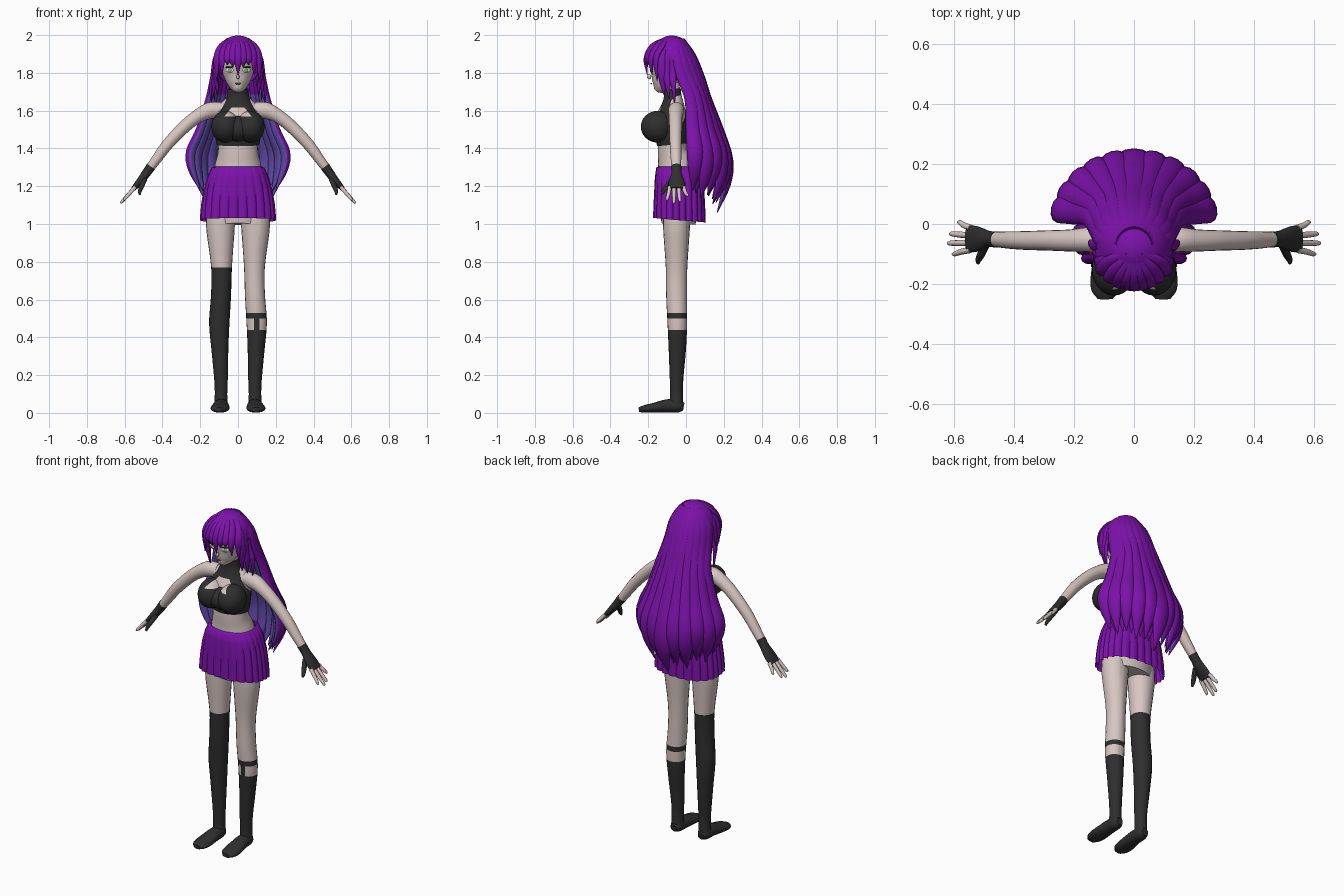
import bpy, bmesh
from math import sin, cos, pi, radians, sqrt
from mathutils import Vector, Matrix

cube = bpy.data.objects.get("Cube")
if cube:
    bpy.data.objects.remove(cube)


def material(name, *rgb):
    m = bpy.data.materials.new(name)
    m.use_nodes = True
    m.diffuse_color = (*rgb, 1)
    node = next(n for n in m.node_tree.nodes if n.type == 'BSDF_PRINCIPLED')
    node.inputs["Base Color"].default_value = (*rgb, 1)
    return m


PURPLE = material("purple", 0.2, 0.006, 0.4)
VIOLET = material("hair_underside", 0.12, 0.07, 0.4)
SKIN = material("skin", 0.68, 0.57, 0.54)
BLACK = material("black_cloth", 0.028, 0.028, 0.028)
WHITE = material("eye_white", 0.8, 0.8, 0.8)
GREEN = material("iris_green", 0.25, 0.4, 0.2)
LIP = material("lip", 0.4, 0.2, 0.2)


def finish(bm, name, mats, cuts=(), rule=None):
    """Cut along planes, colour faces by rule (None deletes), make the object."""
    bmesh.ops.recalc_face_normals(bm, faces=bm.faces[:])
    for co, no in cuts:
        bmesh.ops.bisect_plane(bm, geom=bm.verts[:] + bm.edges[:] + bm.faces[:],
                               plane_co=co, plane_no=no)
    if rule:
        bm.normal_update()
        gone = []
        for f in bm.faces:
            index = rule(f.calc_center_median(), f.normal)
            if index is None:
                gone.append(f)
            else:
                f.material_index = int(index)
        bmesh.ops.delete(bm, geom=gone, context='FACES')
    me = bpy.data.meshes.new(name)
    bm.to_mesh(me)
    bm.free()
    for m in mats:
        me.materials.append(m)
    me.shade_smooth()
    me.set_sharp_from_angle(angle=radians(55))
    ob = bpy.data.objects.new(name, me)
    bpy.context.collection.objects.link(ob)
    return ob


def resample(pts, steps):
    """Smooth curve through points of any dimension."""
    p = [Vector(q) for q in pts]
    p = [p[0] * 2 - p[1]] + p + [p[-1] * 2 - p[-2]]
    out = []
    for a, b, c, d in zip(p, p[1:], p[2:], p[3:]):
        for i in range(steps):
            t = i / steps
            out.append((b * 2 + (c - a) * t + (a * 2 - b * 5 + c * 4 - d) * t ** 2
                        + (b * 3 - a - c * 3 + d) * t ** 3) * 0.5)
    return out + [p[-2]]


def bridge(bm, rings, caps=True):
    n = len(rings[0])
    for r, q in zip(rings, rings[1:]):
        for i in range(n):
            bm.faces.new((r[i], r[(i + 1) % n], q[(i + 1) % n], q[i]))
    if caps:
        bm.faces.new(rings[0])
        bm.faces.new(rings[-1])


def tube(name, pts, mats, out=(0, -1, 0), sides=16, steps=4, cuts=(), rule=None):
    """Loft ellipses along points (x, y, z, half width, half thickness)."""
    bm = bmesh.new()
    s = resample(pts, steps)
    rings = []
    for i, q in enumerate(s):
        a, b = s[max(i - 1, 0)], s[min(i + 1, len(s) - 1)]
        t = Vector(b[:3]) - Vector(a[:3])
        side = t.cross(Vector(out)).normalized()
        nrm = side.cross(t).normalized()
        w, h = max(q[3], .001), max(q[4], .001)
        rings.append([bm.verts.new(Vector(q[:3]) + side * w * cos(2 * pi * k / sides)
                                   + nrm * h * sin(2 * pi * k / sides)) for k in range(sides)])
    bridge(bm, rings)
    return finish(bm, name, mats, cuts, rule)


def ellipsoid(name, loc, size, mats, turn=0, axis='Z', cuts=(), rule=None, seg=28):
    bm = bmesh.new()
    mat = Matrix.Translation(loc) @ Matrix.Rotation(turn, 4, axis) @ Matrix.Diagonal((*size, 1))
    bmesh.ops.create_uvsphere(bm, u_segments=seg, v_segments=seg // 2 + 2, radius=1, matrix=mat)
    return finish(bm, name, mats, cuts, rule)


def level(z):
    return ((0, 0, z), (0, 0, 1))


# Body, neck and head
tube("torso", [(0, -.04, 1.0, .13, .09), (0, -.035, 1.15, .15, .11), (0, -.05, 1.3, .125, .1),
               (0, -.07, 1.38, .106, .08), (0, -.07, 1.46, .11, .074), (0, -.06, 1.56, .125, .062),
               (0, -.055, 1.61, .125, .05), (0, -.058, 1.65, .08, .042), (0, -.065, 1.69, .046, .038),
               (0, -.08, 1.76, .044, .04)], [SKIN], sides=28)
tube("head", [(0, -.158, 1.705, .015, .015), (0, -.137, 1.73, .045, .05), (0, -.115, 1.77, .07, .075),
              (0, -.1, 1.82, .087, .095), (0, -.09, 1.88, .094, .1), (0, -.08, 1.95, .07, .07)],
     [SKIN], sides=28)
ellipsoid("nose", (0, -.195, 1.78), (.008, .012, .014), [SKIN], seg=10)
ellipsoid("mouth", (0, -.184, 1.743), (.016, .004, .004), [LIP], seg=12)

# Eyes
for s, side in ((1, "left"), (-1, "right")):
    turn = s * .35
    ellipsoid(side + "_eye_white", (s * .045, -.183, 1.815), (.022, .004, .014), [WHITE], turn, seg=14)
    ellipsoid(side + "_iris", (s * .044, -.186, 1.815), (.01, .004, .013), [GREEN], turn, seg=12)
    ellipsoid(side + "_lash", (s * .046, -.185, 1.83), (.025, .005, .004), [BLACK], turn, seg=12)

# Halter top with a keyhole at the chest
hole_cuts = [level(1.568), level(1.618)] + [((s * .068, 0, 1.575), (s, 0, .8)) for s in (1, -1)]


def keyhole(c, n):
    return 1.568 < c.z < 1.618 and c.y < -.08 and abs(c.x) < .068 - (c.z - 1.575) * .8


tube("halter_top", [(0, -.07, 1.42, .112, .083), (0, -.075, 1.47, .122, .09), (0, -.08, 1.53, .13, .092),
                    (0, -.074, 1.58, .108, .08), (0, -.07, 1.625, .08, .062), (0, -.07, 1.67, .06, .048),
                    (0, -.073, 1.715, .055, .045)], [BLACK, SKIN], sides=28, cuts=hole_cuts, rule=keyhole)
for s, side in ((1, "left"), (-1, "right")):
    ellipsoid(side + "_bust", (s * .067, -.15, 1.515), (.074, .089, .084), [BLACK, SKIN],
              cuts=hole_cuts, rule=keyhole)
ellipsoid("bust_bridge", (0, -.14, 1.505), (.08, .085, .07), [BLACK])

# Pleated skirt
bm = bmesh.new()
rings = []
pleats, per = 24, 6
for z, rx, cy, ry, amp in ((1.305, .122, -.045, .1, 0), (1.298, .14, -.04, .118, .01), (1.25, .163, -.037, .128, .03),
                           (1.18, .183, -.035, .133, .05), (1.1, .196, -.035, .137, .06),
                           (1.02, .203, -.035, .14, .07)):
    ring = []
    for k in range(pleats * per):
        a = 2 * pi * k / (pleats * per)
        r = (abs(cos(a)) ** 2.5 + abs(sin(a)) ** 2.5) ** -.4
        r *= 1 - amp + amp * abs(sin(a * pleats / 2)) ** .7
        ring.append(bm.verts.new((rx * r * cos(a), cy + ry * r * sin(a), z - .012 * sin(a) * (z < 1.2))))
    rings.append(ring)
bridge(bm, rings, caps=False)
finish(bm, "pleated_skirt", [PURPLE])

# Legs: a long stocking on the right, a short one with a strap on the left
LEG = [(.085, -.045, 1.1, .07, .07), (.093, -.05, 1.0, .077, .072), (.087, -.05, .77, .055, .057),
       (.09, -.05, .62, .053, .055), (.099, -.046, .48, .054, .052), (.096, -.046, .34, .045, .046),
       (.09, -.05, .18, .036, .036), (.09, -.05, .1, .033, .034), (.09, -.05, .04, .036, .036)]
FOOT = [(.09, -.012, .032, .02, .02), (.09, -.04, .036, .036, .034), (.09, -.1, .037, .042, .035),
        (.094, -.17, .027, .05, .026), (.096, -.22, .021, .047, .02), (.096, -.25, .017, .025, .012)]


def short_sock(c, n):
    strap = .5 < c.z < .53 or (abs(c.x - .1) < .014 and c.y < -.05 and c.z < .53)
    return c.z < .438 or strap


def long_sock(c, n):
    return c.z < .77


strap_cuts = [level(z) for z in (.438, .5, .53)] + [((x, 0, 0), (1, 0, 0)) for x in (.086, .114)]
for s, side, cuts, rule in ((1, "left", strap_cuts, short_sock), (-1, "right", [level(.77)], long_sock)):
    tube(side + "_leg", [(s * p[0], *p[1:]) for p in LEG], [SKIN, BLACK], sides=20, cuts=cuts, rule=rule)
    tube(side + "_foot", [(s * p[0], *p[1:]) for p in FOOT], [BLACK], out=(0, 0, 1))

# Arms, fingerless gloves and fingers
ARM = [(.09, -.05, 1.605, .04, .04), (.15, -.052, 1.6, .042, .044), (.21, -.055, 1.572, .037, .037),
       (.28, -.055, 1.518, .034, .034), (.37, -.055, 1.425, .031, .031), (.43, -.053, 1.345, .028, .027),
       (.485, -.05, 1.27, .023, .022)]
PALM = [(.46, -.052, 1.305, .027, .026), (.485, -.05, 1.27, .027, .024), (.505, -.05, 1.243, .036, .022),
        (.53, -.05, 1.213, .044, .018), (.555, -.05, 1.185, .043, .013)]
FINGERS = [("little", -.013, .006, .588, 1.145), ("ring", -.038, -.033, .615, 1.118),
           ("middle", -.063, -.064, .622, 1.11), ("index", -.086, -.1, .606, 1.125)]
for s, side in ((1, "left"), (-1, "right")):
    out = (s * .7, 0, .7)

    def limb(name, pts, mats, n=12):
        return tube(side + name, [(s * p[0], *p[1:]) for p in pts], mats, out=out, sides=n)

    limb("_arm", ARM, [SKIN], 18)
    limb("_glove", PALM, [BLACK], 18)
    limb("_thumb", [(.495, -.07, 1.235, .014, .014), (.51, -.1, 1.2, .014, .013),
                    (.519, -.118, 1.175, .011, .01), (.521, -.13, 1.157, .006, .006)], [BLACK])
    for name, y0, y1, x, z in FINGERS:
        limb(f"_{name}_finger", [(.545, y0, 1.195, .011, .011), ((.55 + x) / 2, (y0 + y1) / 2, (1.19 + z) / 2, .01, .01),
                                 (x - .007, y1, z + .008, .008, .008), (x, y1, z, .004, .004)], [SKIN], 10)
    ellipsoid(side + "_glove_opening", (s * .521, -.05, 1.243), (.018, .014, .004), [SKIN], s * .85, 'Y', seg=12)

# Hair cap, open at the face
ellipsoid("hair_cap", (0, -.075, 1.863), (.126, .118, .135), [PURPLE], seg=36,
          cuts=[((0, -.11, 0), (0, 1, 0)), level(1.9), level(1.76)],
          rule=lambda c, n: None if (c.y < -.11 and c.z < 1.9) or c.z < 1.76 else 0)

# Fringe and locks beside the face
tips = (1.79, 1.832, 1.842, 1.79, 1.755)
for k in range(-4, 5):
    x = .028 * k
    y = -.08 - .133 * sqrt(1 - (x / .14) ** 2)
    tube(f"fringe_lock_{k + 5}", [(.2 * x, -.1, 1.985, .012, .008), (.75 * x, y + .035, 1.945, .021, .012),
                                  (x, y, 1.875, .021, .012), (x, y + .008, tips[abs(k)], .002, .002)],
         [PURPLE], out=(4 * x, -.6, .6), sides=10)
for s, side in ((1, "left"), (-1, "right")):
    for i, (y, x, z) in enumerate(((-.13, .108, 1.68), (-.105, .125, 1.66), (-.075, .14, 1.63))):
        tube(f"{side}_side_lock_{i + 1}",
             [(s * .06, y * .8, 1.965, .02, .01), (s * .108, y, 1.9, .026, .012), (s * .121, y, 1.81, .023, .012),
              (s * (x + .004), y + .008, 1.74, .016, .01), (s * x, y + .015, z, .002, .002)],
             [PURPLE], out=(s, -.3, .2), sides=10)

# Long back hair: (height, x radius, y centre, y radius, half width, half thickness)
FALL = [(1.975, .05, -.07, .05, .02, .014), (1.89, .112, -.07, .105, .03, .018), (1.78, .13, -.045, .125, .033, .019),
        (1.66, .155, 0, .117, .034, .021), (1.5, .202, 0, .175, .04, .025), (1.34, .253, 0, .222, .045, .028),
        (1.21, .247, 0, .215, .036, .022), (1.06, .205, 0, .165, .002, .002)]


def strand(name, a, scale, lift):
    pts = []
    for z, rx, cy, ry, w, t in FALL:
        z += lift * max(0, 1.5 - z) / .44
        pts.append((rx * scale * sin(a), cy + ry * scale * cos(a), z, w * (1.25 if a == 0 else 1), t))
    out = Vector((sin(a), cos(a), .3))
    tube(name, pts, [PURPLE, VIOLET], out=out, sides=12,
         rule=lambda c, n: c.z < 1.7 and n.dot(out) < -.25)


for i in range(-5, 6):
    strand(f"back_strand_{i + 6}", radians(15.5 * i), 1, .09 * abs(sin(radians(15 * i))) + .03 * (i % 2))
for i in range(10):
    a = radians(15.5 * (i - 4.5))
    strand(f"inner_strand_{i + 1}", a, .92, .05 + .06 * abs(sin(a)))
